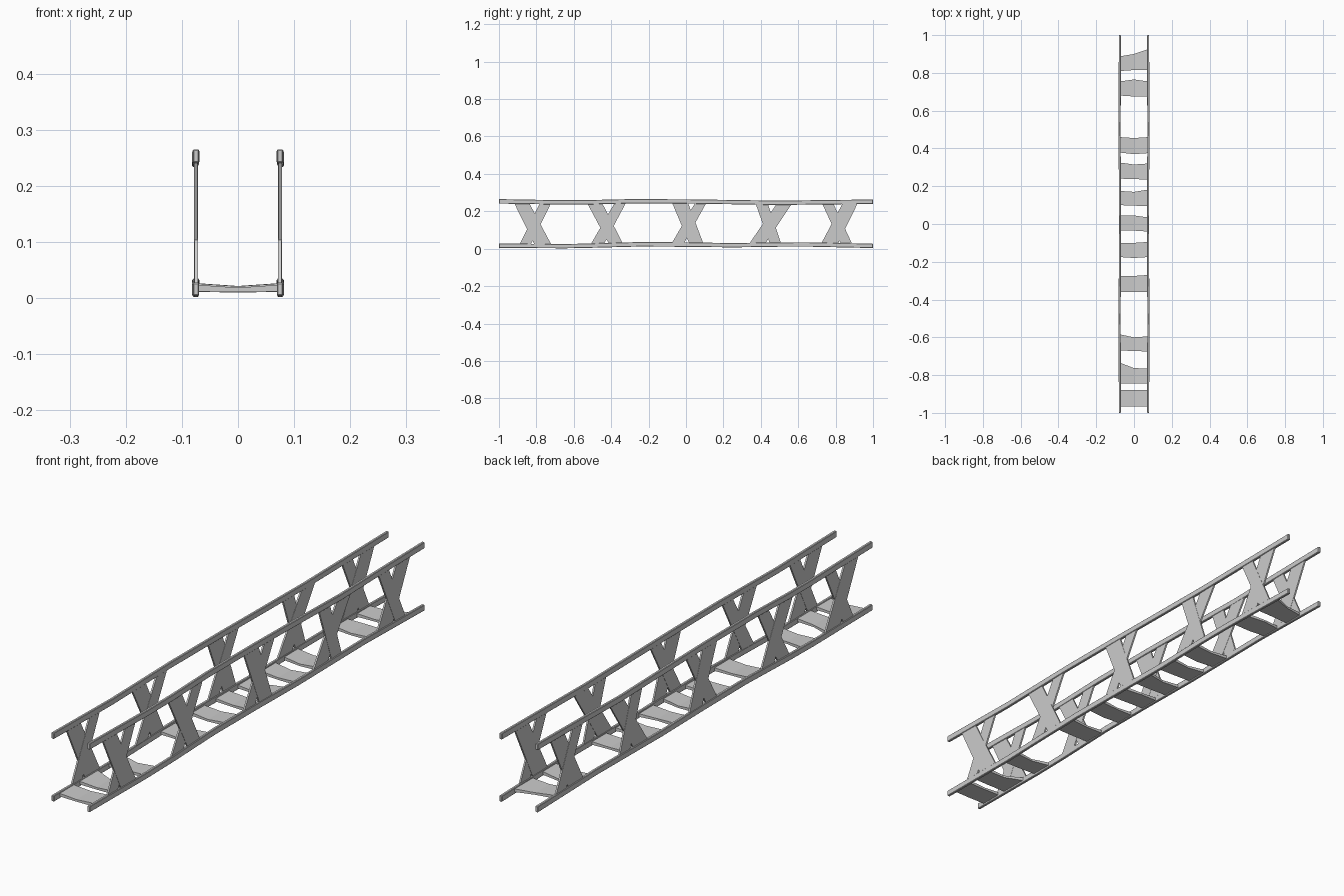
import bpy, bmesh

if "Cube" in bpy.data.objects:
    bpy.data.objects.remove(bpy.data.objects["Cube"])

RAIL_X = 0.075


def make_object(name, rings, mirror=False, bevel=0.0):
    """Skin a run of four-cornered rings into one closed solid."""
    bm = bmesh.new()
    loops = [[bm.verts.new(p) for p in ring] for ring in rings]
    for a, b in zip(loops, loops[1:]):
        for i in range(4):
            j = (i + 1) % 4
            bm.faces.new((a[i], a[j], b[j], b[i]))
    bm.faces.new(loops[0][::-1])
    bm.faces.new(loops[-1])
    bmesh.ops.recalc_face_normals(bm, faces=bm.faces)
    mesh = bpy.data.meshes.new(name)
    bm.to_mesh(mesh)
    bm.free()
    ob = bpy.data.objects.new(name, mesh)
    bpy.context.collection.objects.link(ob)
    if bevel:
        mod = ob.modifiers.new("worn_edges", 'BEVEL')
        mod.width = bevel
        mod.segments = 1
    if mirror:
        mod = ob.modifiers.new("other_side", 'MIRROR')
        mod.use_mirror_merge = False
    return ob


def rail(name, path):
    """Slightly wavy beam along y; path holds (y, x, centre z, half height)."""
    w = 0.0055
    rings = [[(x - w, y, z - h), (x + w, y, z - h), (x + w, y, z + h), (x - w, y, z + h)]
             for y, x, z, h in path]
    make_object(name, rings, mirror=True, bevel=0.002)


def brace(name, bottom, top, x):
    """Flat diagonal board between y spans at the lower and upper rails."""
    t = 0.0032
    rings = [[(x - t, a, z), (x + t, a, z), (x + t, b, z), (x - t, b, z)]
             for (a, b), z in ((bottom, 0.022), (top, 0.247))]
    make_object(name, rings, mirror=True)


# Lower and upper rails
lower = [(-1, .075, .016, .0115), (-.65, .0755, .0135, .0115), (-.5, .0765, .0165, .0115),
         (-.25, .075, .0235, .012), (0, .0745, .022, .012), (.25, .075, .0185, .0115),
         (.5, .0765, .022, .0115), (.65, .0755, .0225, .0115), (1, .075, .015, .0115)]
upper = [(-1, .075, .253, .012), (-.65, .0755, .2475, .0115), (-.5, .0765, .249, .0115),
         (-.3, .075, .2535, .0115), (0, .0745, .2525, .0115), (.25, .075, .249, .0115),
         (.5, .0765, .245, .0115), (.7, .0755, .248, .0115), (1, .075, .251, .012)]
rail("lower_rail", lower)
rail("upper_rail", upper)

# Crossed side braces: (forward board bottom, top), (backward board bottom, top)
crosses = [
    ((-.81, -.72), (-.92, -.84), (-.89, -.83), (-.78, -.72)),
    ((-.41, -.335), (-.53, -.45), (-.51, -.44), (-.38, -.32)),
    ((.02, .095), (-.075, .01), (-.08, -.015), (.05, .11)),
    ((.45, .51), (.37, .435), (.335, .42), (.49, .57)),
    ((.83, .89), (.725, .785), (.72, .81), (.84, .92)),
]
for n, (b1, t1, b2, t2) in enumerate(crosses, 1):
    brace(f"side_brace_{n}_a", b1, t1, RAIL_X + .0004)
    brace(f"side_brace_{n}_b", b2, t2, RAIL_X - .0004)


def rail_height(y):
    for p, q in zip(lower, lower[1:]):
        if p[0] <= y <= q[0]:
            return p[2] + (q[2] - p[2]) * (y - p[0]) / (q[0] - p[0])


# Sagging floor planks: front edge y, then back edge y, each at left, middle, right
planks = [
    ((-.965, -.965, -.965), (-.88, -.88, -.88)),
    ((-.845, -.845, -.845), (-.735, -.763, -.765)),
    ((-.67, -.672, -.675), (-.585, -.60, -.595)),
    ((-.36, -.36, -.36), (-.275, -.275, -.27)),
    ((-.175, -.18, -.175), (-.10, -.10, -.095)),
    ((-.033, -.035, -.04), (.045, .045, .035)),
    ((.10, .097, .095), (.175, .17, .182)),
    ((.24, .238, .235), (.325, .315, .32)),
    ((.378, .37, .375), (.46, .455, .46)),
    ((.68, .675, .675), (.755, .765, .755)),
    ((.81, .815, .815), (.888, .90, .925)),
]
for n, (front, back) in enumerate(planks, 1):
    z = .019 + .4 * (rail_height((front[1] + back[1]) / 2) - .019)
    rings = []
    for x, f, b, drop in zip((-.073, 0, .073), front, back, (0, .005, 0)):
        lo, hi = z - .006 - drop * .2, z + .006 - drop
        rings.append([(x, f, lo), (x, b, lo), (x, b, hi), (x, f, hi)])
    make_object(f"floor_plank_{n}", rings)
